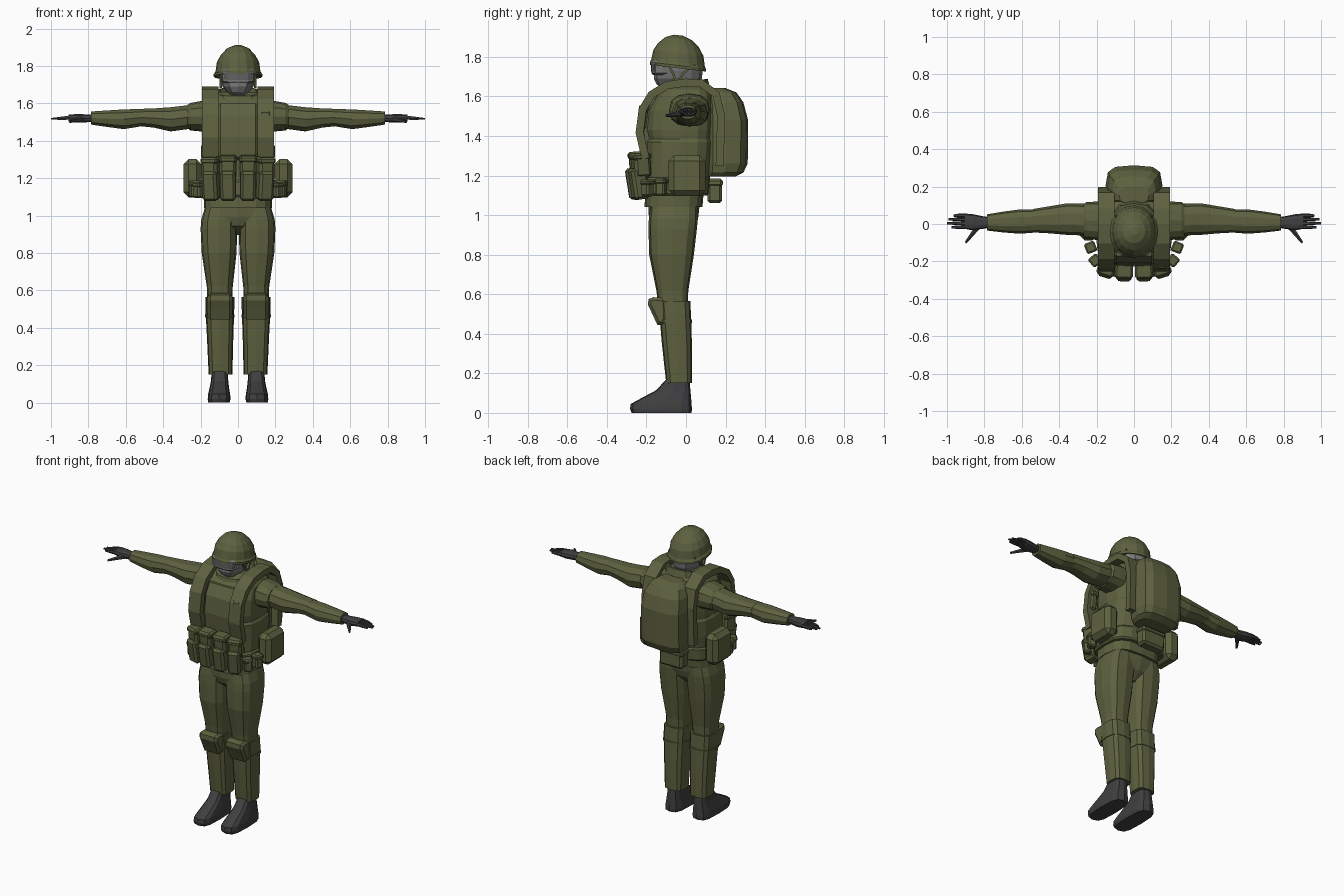
import bpy, bmesh, math
from mathutils import Matrix, Vector


def material(name, col):
    m = bpy.data.materials.new(name)
    m.diffuse_color = (*col, 1)
    return m


OLIVE = material("olive_cloth", (0.11, 0.12, 0.05))
DARK = material("dark_leather", (0.05, 0.05, 0.053))
GREY = material("grey_mask", (0.19, 0.19, 0.195))
LENS = material("goggle_lens", (0.12, 0.12, 0.125))


def finish(name, bm, mat, mirror=False):
    bmesh.ops.recalc_face_normals(bm, faces=bm.faces)
    me = bpy.data.meshes.new(name)
    bm.to_mesh(me)
    bm.free()
    me.materials.append(mat)
    ob = bpy.data.objects.new(name, me)
    bpy.context.collection.objects.link(ob)
    if mirror:
        ob.modifiers.new("mirror", 'MIRROR').use_mirror_merge = False
    return ob


def loft(name, rings, mat, axis='z', n=12, p=0.75, slope=0.0, mirror=False):
    """Rings are (t, a0, a1, b0, b1): rounded rectangles stacked along an axis."""
    bm = bmesh.new()
    loops = []
    for t, a0, a1, b0, b1 in rings:
        loop = []
        for i in range(n):
            th = 2 * math.pi * i / n
            c, s = math.cos(th), math.sin(th)
            a = (a0 + a1) / 2 + (a1 - a0) / 2 * math.copysign(abs(c) ** p, c)
            b = (b0 + b1) / 2 + (b1 - b0) / 2 * math.copysign(abs(s) ** p, s)
            u = t + slope * b
            loop.append(bm.verts.new({'z': (a, b, u), 'x': (u, a, b)}[axis]))
        loops.append(loop)
    for l0, l1 in zip(loops, loops[1:]):
        for i in range(n):
            j = (i + 1) % n
            bm.faces.new((l0[i], l0[j], l1[j], l1[i]))
    bm.faces.new(loops[0])
    bm.faces.new(loops[-1])
    return finish(name, bm, mat, mirror)


def extrude(name, pts, x0, x1, mat, bevel=0.012, mirror=False):
    """Side profile of (y, z) points, extruded across x."""
    bm = bmesh.new()
    f = bm.faces.new([bm.verts.new((x0, y, z)) for y, z in pts])
    r = bmesh.ops.extrude_face_region(bm, geom=[f])
    bmesh.ops.translate(bm, vec=(x1 - x0, 0, 0),
                        verts=[v for v in r['geom'] if isinstance(v, bmesh.types.BMVert)])
    bmesh.ops.recalc_face_normals(bm, faces=bm.faces)
    caps = [e for e in bm.edges if abs(e.verts[0].co.x - e.verts[1].co.x) < 1e-5]
    if bevel:
        bmesh.ops.bevel(bm, geom=caps, offset=bevel, segments=1, affect='EDGES')
    return finish(name, bm, mat, mirror)


def strap(name, path, x0, x1, th, mat, mirror=False):
    """Ribbon following a (y, z) path, thickened towards the inside."""
    inner = []
    for i, (y, z) in enumerate(path):
        a, b = path[max(i - 1, 0)], path[min(i + 1, len(path) - 1)]
        d = Vector((b[0] - a[0], b[1] - a[1])).normalized()
        inner.append((y + d.y * th, z - d.x * th))
    return extrude(name, path + inner[::-1], x0, x1, mat, 0.0, mirror)


def pouch(name, loc, size, rz=0.0, rx=0.0, flap=0.3, bevel=0.014, mirror=False):
    """Bevelled box with a slightly larger lid."""
    bm = bmesh.new()
    m = Matrix.Translation(loc) @ Matrix.Rotation(rz, 4, 'Z') @ Matrix.Rotation(rx, 4, 'X')
    w, d, h = size
    boxes = [((w, d, h), 0.0)]
    if flap:
        boxes.append(((w + 0.008, d + 0.008, h * flap), h * (1 - flap) / 2 + 0.004))
    for s, dz in boxes:
        part = bmesh.ops.create_cube(bm, size=1, matrix=m @ Matrix.Translation((0, 0, dz))
                                     @ Matrix.Diagonal((*s, 1)))
        edges = list({e for v in part['verts'] for e in v.link_edges})
        bmesh.ops.bevel(bm, geom=edges, offset=min(bevel, min(s) * 0.3),
                        segments=1, affect='EDGES')
    return finish(name, bm, OLIVE, mirror)


# Boots and legs
loft("boots", [(0, .045, .16, -.275, .028), (.02, .04, .162, -.283, .03),
               (.045, .042, .16, -.28, .028), (.075, .047, .153, -.225, .026),
               (.115, .052, .145, -.15, .022), (.17, .055, .14, -.10, .018)],
     DARK, p=.6, mirror=True)
loft("lower_legs", [(.15, .03, .157, -.10, .03), (.35, .025, .166, -.122, .03),
                    (.5, .02, .174, -.135, .025), (.565, .02, .174, -.14, .022)],
     OLIVE, p=.6, mirror=True)
loft("upper_legs", [(.54, .03, .165, -.14, .008), (.62, .028, .167, -.15, .012),
                    (.8, .008, .194, -.186, .04), (.93, .004, .2, -.19, .055),
                    (.98, .004, .196, -.188, .06), (1.05, .01, .175, -.18, .06)],
     OLIVE, p=.65, mirror=True)
extrude("knee_pads", [(-.165, .585), (-.19, .575), (-.192, .545), (-.175, .51), (-.145, .445),
                      (-.10, .445), (-.10, .58)], .03, .163, OLIVE, .015, True)
loft("knee_straps", [(.455, .018, .176, -.14, .03), (.472, .018, .176, -.14, .03)],
     OLIVE, p=.6, mirror=True)
loft("pelvis", [(.895, -.05, .05, -.11, .0), (.945, -.13, .13, -.175, .05),
                (.99, -.18, .18, -.188, .062), (1.06, -.178, .178, -.19, .07)], OLIVE, p=.65)

# Jacket, belt and vest
loft("jacket", [(1.04, -.182, .182, -.21, .083), (1.12, -.182, .182, -.205, .09),
                (1.3, -.18, .18, -.175, .12), (1.43, -.19, .19, -.205, .14),
                (1.53, -.19, .19, -.195, .145), (1.6, -.185, .185, -.155, .135),
                (1.635, -.16, .16, -.12, .125), (1.66, -.11, .11, -.09, .1)],
     OLIVE, n=16, p=.65)
loft("belt", [(1.1, -.195, .195, -.215, .11), (1.11, -.205, .205, -.222, .118),
              (1.18, -.205, .205, -.22, .125), (1.19, -.195, .195, -.21, .12)],
     OLIVE, n=16, p=.65)
loft("vest_band", [(1.19, -.192, .192, -.205, .12), (1.26, -.196, .196, -.2, .13),
                   (1.37, -.197, .197, -.205, .14), (1.385, -.188, .188, -.195, .135)],
     OLIVE, n=16, p=.65)
strap("shoulder_straps", [(-.185, 1.29), (-.215, 1.42), (-.2, 1.53), (-.16, 1.595), (-.09, 1.638),
                          (.0, 1.65), (.07, 1.648), (.135, 1.6), (.158, 1.5), (.15, 1.25)],
      .105, .192, -.04, OLIVE, True)
extrude("chest_plate", [(-.205, 1.24), (-.222, 1.42), (-.208, 1.53), (-.17, 1.6),
                        (-.13, 1.6), (-.13, 1.24)], -.103, .103, OLIVE, .01)
extrude("back_plate", [(.1, 1.2), (.155, 1.25), (.165, 1.5), (.14, 1.61), (.1, 1.61)],
        -.105, .105, OLIVE, .01)
loft("collar", [(1.61, -.135, .135, -.15, .125), (1.665, -.115, .115, -.135, .11),
                (1.668, -.1, .1, -.12, .095), (1.625, -.095, .095, -.11, .085)],
     OLIVE, p=.75, slope=.2)
pouch("chest_radio", (.148, -.218, 1.492), (.052, .045, .125), rx=-.12, flap=.3)

# Arms and gloves
loft("shoulder_caps", [(.16, -.085, .12, 1.445, 1.615), (.2, -.085, .12, 1.45, 1.612),
                       (.255, -.08, .117, 1.455, 1.602), (.27, -.068, .105, 1.468, 1.592)],
     OLIVE, axis='x', p=.85, mirror=True)
loft("upper_sleeves", [(.25, -.062, .108, 1.462, 1.595), (.36, -.058, .11, 1.447, 1.582),
                       (.45, -.05, .095, 1.468, 1.575), (.54, -.045, .08, 1.478, 1.572)],
     OLIVE, axis='x', n=10, p=.85, mirror=True)
loft("forearm_sleeves", [(.52, -.045, .078, 1.475, 1.572), (.61, -.052, .078, 1.46, 1.57),
                         (.7, -.045, .066, 1.472, 1.564), (.785, -.035, .052, 1.485, 1.558)],
     OLIVE, axis='x', n=10, p=.85, mirror=True)
loft("palms", [(.77, -.02, .036, 1.502, 1.542), (.81, -.026, .042, 1.498, 1.542),
               (.86, -.034, .052, 1.497, 1.544), (.905, -.026, .056, 1.506, 1.54)],
     DARK, axis='x', n=10, p=.75, mirror=True)
for i, (y, tip) in enumerate([(-.017, .975), (.004, 1.0), (.025, .993), (.045, .965)]):
    loft("finger_%d" % (i + 1), [(.89, y - .011, y + .011, 1.511, 1.537),
                                 (.94, y - .01, y + .01, 1.511, 1.531),
                                 (tip, y - .006, y + .006, 1.512, 1.522)],
         DARK, axis='x', n=6, p=.9, mirror=True)
bm = bmesh.new()  # thumb: tapered peg pointing forwards and outwards
d = Vector((.065, -.085, -.012))
bmesh.ops.create_cone(bm, cap_ends=True, segments=6, radius1=.017, radius2=.007, depth=d.length,
                      matrix=Matrix.Translation(Vector((.835, -.015, 1.515)) + d / 2)
                      @ d.to_track_quat('Z', 'Y').to_matrix().to_4x4())
finish("thumbs", bm, DARK, True)

# Head, goggles and helmet
loft("masked_head", [(1.58, -.07, .07, -.08, .07), (1.645, -.055, .055, -.125, .065),
                     (1.66, -.06, .06, -.148, .07), (1.69, -.083, .083, -.162, .08),
                     (1.73, -.094, .094, -.16, .085), (1.81, -.096, .096, -.15, .085)],
     GREY, p=.85)
loft("goggle_frame", [(1.708, -.07, .07, -.168, -.08), (1.718, -.088, .088, -.174, -.06),
                      (1.772, -.093, .093, -.174, -.06), (1.782, -.085, .085, -.165, -.07)],
     GREY, p=.65)
loft("goggle_lens", [(1.725, -.078, .078, -.178, -.08), (1.765, -.084, .084, -.178, -.08)],
     LENS, p=.62)
strap("chin_straps", [(-.09, 1.77), (-.06, 1.72), (-.05, 1.69), (-.035, 1.69), (-.02, 1.72),
                      (.04, 1.77)], .085, .1, .012, OLIVE, True)
loft("helmet", [(1.765, -.095, .095, -.145, .07), (1.74, -.118, .118, -.168, .088),
                (1.738, -.13, .13, -.182, .1), (1.752, -.13, .13, -.182, .1),
                (1.765, -.12, .12, -.176, .095), (1.815, -.113, .113, -.165, .088),
                (1.855, -.092, .092, -.14, .066), (1.888, -.06, .06, -.103, .03),
                (1.905, -.02, .02, -.06, -.015)], OLIVE, n=16, p=.95, slope=-.12)

# Backpack
loft("backpack", [(1.195, -.115, .115, .1, .25), (1.215, -.14, .14, .1, .29),
                  (1.26, -.152, .152, .1, .312), (1.48, -.152, .152, .1, .314),
                  (1.57, -.14, .14, .1, .29), (1.62, -.115, .115, .1, .255),
                  (1.642, -.08, .08, .11, .2)], OLIVE, n=12, p=.6)

# Pouches around the belt
pouch("front_inner_pouches", (.053, -.262, 1.16), (.082, .07, .16), .05, .16, 0, mirror=True)
pouch("front_inner_flaps", (.053, -.248, 1.255), (.088, .075, .125), .05, .08, .3, mirror=True)
pouch("front_outer_pouches", (.145, -.238, 1.16), (.082, .08, .16), .3, .16, 0, mirror=True)
pouch("front_outer_flaps", (.145, -.228, 1.25), (.086, .085, .12), .3, .08, .3, mirror=True)
pouch("small_front_pouches", (.208, -.195, 1.135), (.05, .05, .08), .85, 0, .35, .008, True)
pouch("small_side_pouches", (.232, -.125, 1.14), (.05, .05, .085), 1.2, 0, .35, .008, True)
pouch("side_pouches", (.243, .005, 1.2), (.098, .185, .205), 0, 0, 0, .028, True)
pouch("back_pouch", (-.01, .145, 1.12), (.17, .075, .12), 0, 0, .35)
